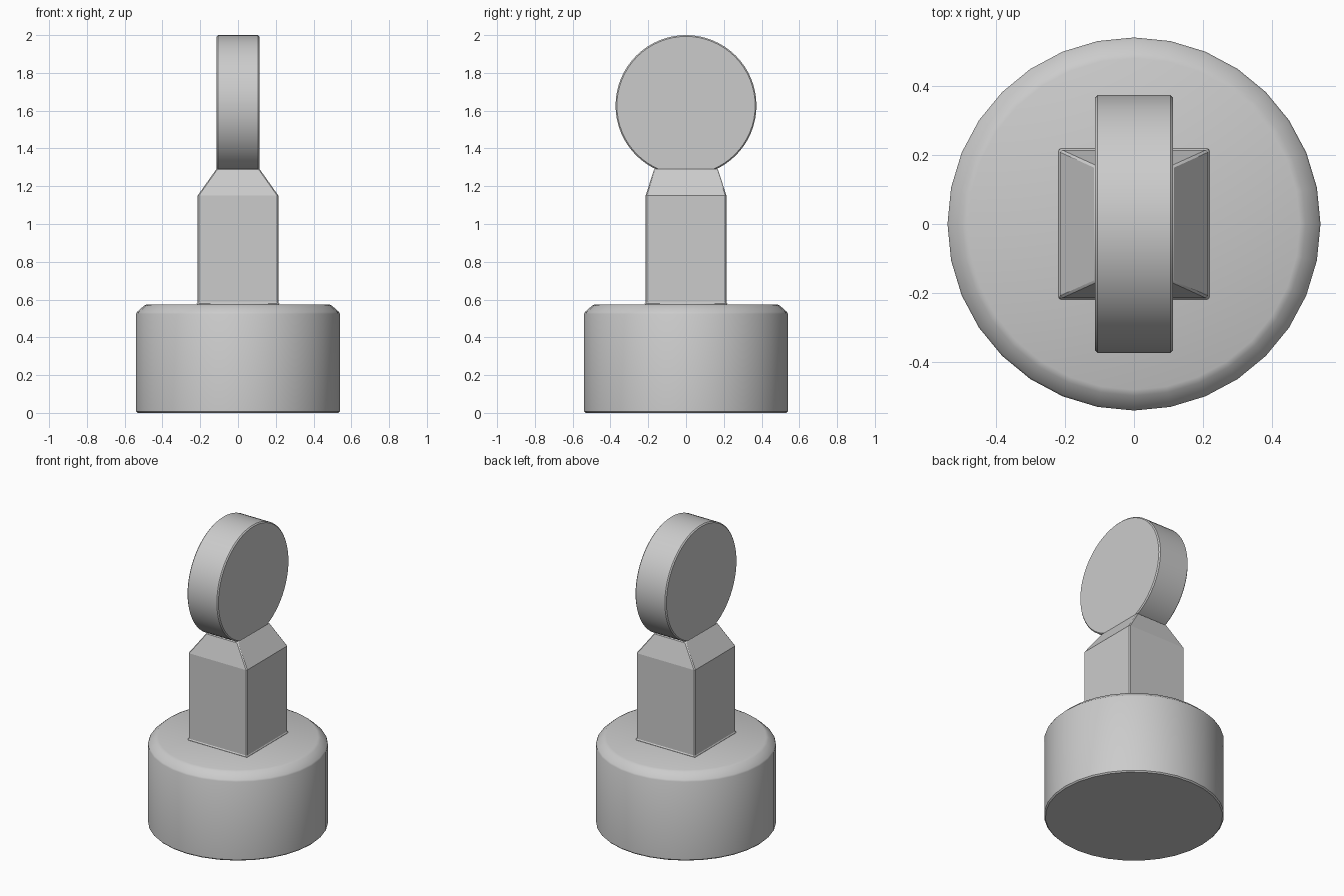
import bpy, bmesh, math
from mathutils import Matrix

if "Cube" in bpy.data.objects:
    bpy.data.objects.remove(bpy.data.objects["Cube"])


def finish(name, bm, angle=35):
    bmesh.ops.recalc_face_normals(bm, faces=bm.faces)
    me = bpy.data.meshes.new(name)
    bm.to_mesh(me)
    bm.free()
    ob = bpy.data.objects.new(name, me)
    bpy.context.collection.objects.link(ob)
    bpy.ops.object.select_all(action='DESELECT')
    ob.select_set(True)
    bpy.context.view_layer.objects.active = ob
    bpy.ops.object.shade_smooth_by_angle(angle=math.radians(angle))
    return ob


def loft(bm, rings):
    loops = [[bm.verts.new(p) for p in r] for r in rings]
    n = len(loops[0])
    for a, b in zip(loops, loops[1:]):
        for i in range(n):
            j = (i + 1) % n
            bm.faces.new((a[i], a[j], b[j], b[i]))
    bm.faces.new(loops[0][::-1])
    bm.faces.new(loops[-1])


def lathe(name, profile, segments, matrix=Matrix()):
    bm = bmesh.new()
    turn = [2 * math.pi * i / segments for i in range(segments)]
    loft(bm, [[(r * math.cos(a), r * math.sin(a), z) for a in turn]
              for r, z in profile])
    bm.transform(matrix)
    return finish(name, bm)


# Round base with softened top rim
lathe("base", [(0.532, 0), (0.54, 0.008), (0.54, 0.524), (0.535, 0.534),
               (0.497, 0.568), (0.48, 0.575)], 32)

# Square post tapering to a narrow neck, with a small flare at the foot
bm = bmesh.new()
sections = [(0.222, 0.222, 0.573), (0.214, 0.214, 0.585),
            (0.214, 0.214, 1.15), (0.113, 0.168, 1.293)]
loft(bm, [[(-x, -y, z), (x, -y, z), (x, y, z), (-x, y, z)]
          for x, y, z in sections])
post = finish("post", bm, 15)
bevel = post.modifiers.new("soft_edges", 'BEVEL')
bevel.width = 0.006
bevel.segments = 1
bevel.limit_method = 'ANGLE'
bevel.angle_limit = math.radians(50)

# Upright disc facing sideways
lathe("disc", [(0.366, -0.113), (0.373, -0.106),
               (0.373, 0.106), (0.366, 0.113)], 64,
      Matrix.Translation((0, 0, 1.627)) @ Matrix.Rotation(math.pi / 2, 4, 'Y'))
